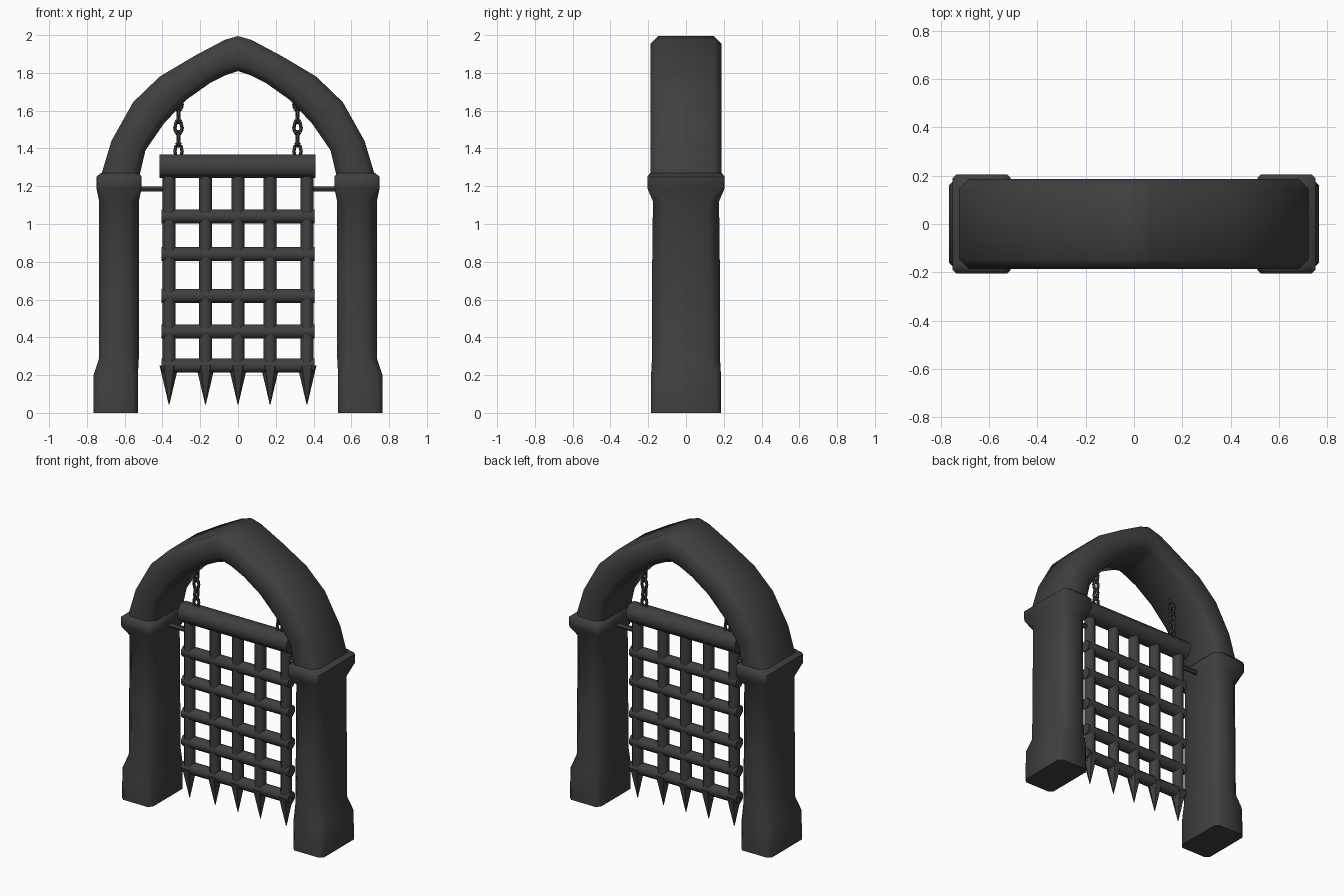
import bpy, bmesh, math
from mathutils import Vector, Matrix

if "Cube" in bpy.data.objects:
    bpy.data.objects.remove(bpy.data.objects["Cube"])

iron = bpy.data.materials.new("dark_iron_grey")
iron.diffuse_color = (0.05, 0.05, 0.05, 1)
iron.use_nodes = True
iron.node_tree.nodes["Principled BSDF"].inputs["Base Color"].default_value = iron.diffuse_color


def finish(name, bm, angle=50):
    bmesh.ops.recalc_face_normals(bm, faces=bm.faces)
    me = bpy.data.meshes.new(name)
    bm.to_mesh(me)
    bm.free()
    ob = bpy.data.objects.new(name, me)
    bpy.context.collection.objects.link(ob)
    me.materials.append(iron)
    bpy.ops.object.select_all(action='DESELECT')
    ob.select_set(True)
    bpy.context.view_layer.objects.active = ob
    bpy.ops.object.shade_smooth_by_angle(angle=math.radians(angle))
    return ob


def section(inner, outer, hy, c):
    """Chamfered rectangle spanning inner->outer and -hy..hy."""
    a, b = Vector((inner[0], 0, inner[1])), Vector((outer[0], 0, outer[1]))
    mid, u, h = (a + b) / 2, (b - a).normalized(), (b - a).length / 2
    uv = [(-h + c, -hy), (h - c, -hy), (h, -hy + c), (h, hy - c),
          (h - c, hy), (-h + c, hy), (-h, hy - c), (-h, -hy + c)]
    return [mid + u * s + Vector((0, t, 0)) for s, t in uv]


def loft(bm, rings):
    vs = [[bm.verts.new(p) for p in r] for r in rings]
    n = len(vs[0])
    for a, b in zip(vs, vs[1:]):
        for i in range(n):
            bm.faces.new((a[i], a[(i + 1) % n], b[(i + 1) % n], b[i]))
    bm.faces.new(vs[0])
    bm.faces.new(vs[-1][::-1])


def rod(bm, p, q, r1, r2=None, n=8):
    """Round bar or cone between two points."""
    p, q = Vector(p), Vector(q)
    d = q - p
    m = Matrix.Translation((p + q) / 2) @ d.to_track_quat('Z', 'Y').to_matrix().to_4x4()
    m = m @ Matrix.Rotation(math.pi / n, 4, 'Z')
    bmesh.ops.create_cone(bm, cap_ends=True, segments=n, radius1=r1,
                          radius2=r1 if r2 is None else r2, depth=d.length, matrix=m)


# Pillars with base block and capital: z, inner x, outer x, half depth, chamfer
levels = [(0, .53, .765, .185, .025), (.2, .53, .765, .185, .03),
          (.29, .525, .735, .18, .05), (.7, .525, .735, .18, .055),
          (1.12, .525, .735, .175, .055), (1.19, .51, .75, .205, .015),
          (1.25, .51, .75, .205, .015), (1.27, .525, .725, .19, .03)]
for side, s in (("left", -1), ("right", 1)):
    bm = bmesh.new()
    loft(bm, [section((s * a, z), (s * b, z), hy, c) for z, a, b, hy, c in levels])
    finish(side + "_pillar", bm)

# Pointed arch: (inner point, outer point) from the right spring up to the apex
half = [((.525, 1.24), (.73, 1.24)), ((.49, 1.39), (.67, 1.44)),
        ((.39, 1.535), (.555, 1.645)), ((.27, 1.66), (.415, 1.78)),
        ((.15, 1.745), (.23, 1.89)), ((.06, 1.79), (.07, 1.975))]
path = half + [((0, 1.81), (0, 1.995))] + [((-i[0], i[1]), (-o[0], o[1])) for i, o in reversed(half)]
bm = bmesh.new()
loft(bm, [section(i, o, .187, .04) for i, o in path])
finish("pointed_arch", bm)

# Gate lattice with spikes under each upright
bm = bmesh.new()
for x in (-.365, -.172, 0, .17, .365):
    rod(bm, (x, 0, .2), (x, 0, 1.3), .037)
    rod(bm, (x, 0, .25), (x, 0, .045), .05, .002, 6)
for z in (.25, .43, .62, .84, 1.04):
    rod(bm, (-.405, 0, z), (.405, 0, z), .04)
finish("gate_lattice", bm)

# Top beam of the gate
bm = bmesh.new()
rod(bm, (-.415, 0, 1.305), (.41, 0, 1.305), .067)
finish("gate_top_beam", bm)

# Guide pins between gate and pillars
bm = bmesh.new()
for s in (-1, 1):
    rod(bm, (s * .37, 0, 1.185), (s * .56, 0, 1.185), .016, n=6)
finish("guide_pins", bm)

# Hanging chains: stretched links, each turned a quarter from the last
for side, x in (("left", -.315), ("right", .315)):
    bm = bmesh.new()
    for k in range(5):
        cz = 1.39 + k * .062
        turn = Matrix.Rotation(math.pi / 2 * (k % 2), 3, 'Z')
        pts = [turn @ Vector((.019 * math.cos(t), 0, .04 * math.sin(t))) + Vector((x, 0, cz))
               for t in [math.tau * i / 8 for i in range(8)]]
        for i in range(8):
            rod(bm, pts[i], pts[(i + 1) % 8], .01, n=5)
    finish(side + "_chain", bm)
